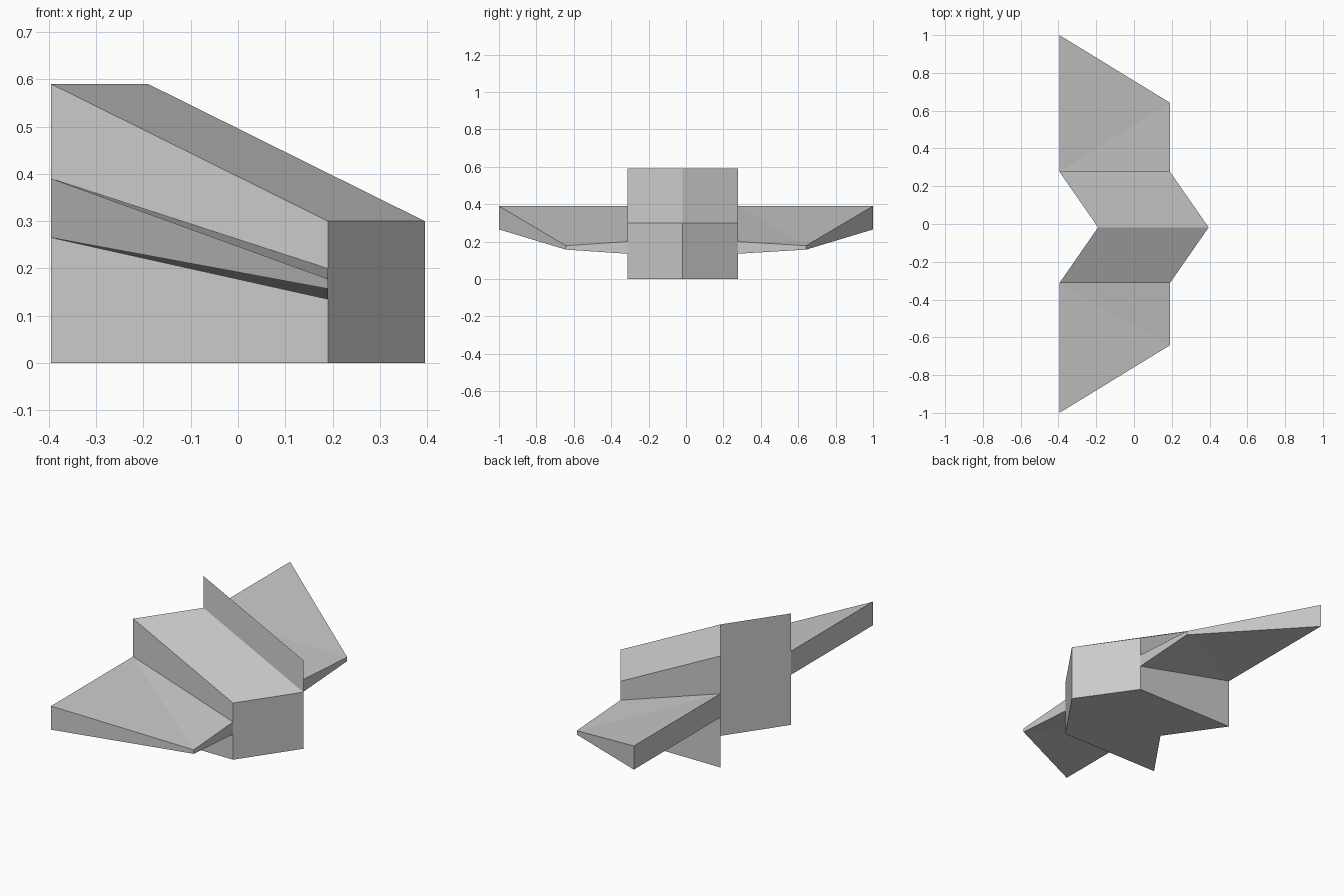
import bpy
import bmesh

cube = bpy.data.objects.get("Cube")
if cube:
    bpy.data.objects.remove(cube)

grey = bpy.data.materials.new("plain grey")
grey.use_nodes = True
grey.diffuse_color = (0.6, 0.6, 0.6, 1)
grey.node_tree.nodes["Principled BSDF"].inputs["Base Color"].default_value = (0.6, 0.6, 0.6, 1)

BACK, FRONT, SWEEP = -0.395, 0.19, 0.205   # lengthwise stations and chevron offset
MID, HALF = -0.018, 0.295                  # body centre line and half width


def loft(name, bottom, top, caps):
    """Join a bottom and a top outline with side walls; caps index the outline."""
    bm = bmesh.new()
    low = [bm.verts.new(p) for p in bottom]
    high = [bm.verts.new(p) for p in top]
    n = len(low)
    for i in range(n):
        j = (i + 1) % n
        bm.faces.new((low[i], low[j], high[j], high[i]))
    for cap in caps:
        bm.faces.new([high[i] for i in cap])
        bm.faces.new([low[i] for i in reversed(cap)])
    bmesh.ops.recalc_face_normals(bm, faces=bm.faces)
    mesh = bpy.data.meshes.new(name)
    bm.to_mesh(mesh)
    bm.free()
    mesh.materials.append(grey)
    obj = bpy.data.objects.new(name, mesh)
    bpy.context.collection.objects.link(obj)
    return obj


# Body: a chevron block whose top slopes down to the nose
plan = [(BACK, MID - HALF), (FRONT, MID - HALF), (FRONT + SWEEP, MID),
        (FRONT, MID + HALF), (BACK, MID + HALF), (BACK + SWEEP, MID)]
heights = [0.59, 0.30, 0.30, 0.30, 0.59, 0.59]
loft("body", [(x, y, 0) for x, y in plan],
     [(x, y, z) for (x, y), z in zip(plan, heights)],
     [(0, 1, 2, 5), (2, 3, 4, 5)])

# Wings: tapered slabs, each folded from the rear root to the front tip
for side, name in ((-1, "right_wing"), (1, "left_wing")):
    root = MID + side * HALF
    outline = [(BACK, root), (FRONT, root), (FRONT, side * 0.642), (BACK, side)]
    under = [0.265, 0.135, 0.157, 0.265]
    upper = [0.39, 0.20, 0.178, 0.39]
    loft(name, [(x, y, z) for (x, y), z in zip(outline, under)],
         [(x, y, z) for (x, y), z in zip(outline, upper)],
         [(0, 1, 2), (0, 2, 3)])
